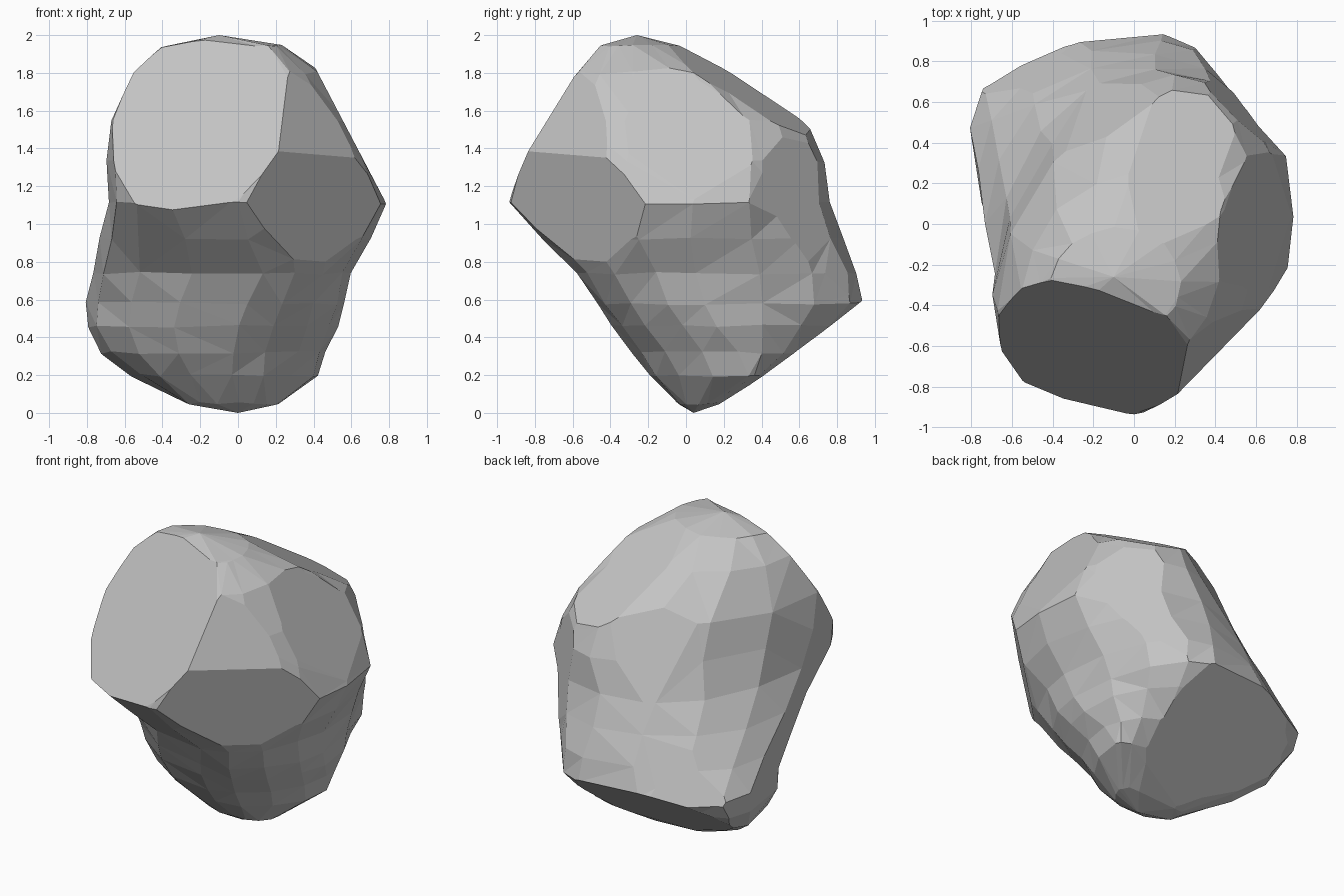
import bpy, bmesh, math, random
from mathutils import Vector

random.seed(4)
SIDES = 16

cube = bpy.data.objects.get("Cube")
if cube:
    bpy.data.objects.remove(cube, do_unlink=True)


def make_material(name, colour):
    material = bpy.data.materials.new(name)
    material.use_nodes = True
    material.diffuse_color = colour
    material.node_tree.nodes["Principled BSDF"].inputs["Base Color"].default_value = colour
    return material


# Height, then the extreme points of each section: -x side, front, +x side, back
SECTIONS = [
    (.05, (-.28, .1), (0, -.05), (.22, .12), (.05, .18)),
    (.2, (-.56, .25), (-.03, -.2), (.43, .33), (.12, .42)),
    (.32, (-.72, .38), (-.02, -.29), (.47, .28), (.12, .62)),
    (.46, (-.8, .45), (0, -.39), (.53, .17), (.13, .8)),
    (.58, (-.8, .47), (.05, -.47), (.56, .1), (.15, .93)),
    (.74, (-.77, .27), (.13, -.57), (.6, .05), (.13, .9)),
    (.92, (-.73, 0), (.05, -.76), (.7, .02), (.1, .83)),
    (1.11, (-.68, -.25), (0, -.93), (.79, .04), (.1, .76)),
    (1.33, (-.69, -.35), (.15, -.88), (.7, .1), (.2, .73)),
    (1.55, (-.67, -.42), (.22, -.8), (.59, .1), (.18, .64)),
    (1.8, (-.55, -.33), (.15, -.6), (.44, -.05), (0, .25)),
    (1.94, (-.4, -.26), (.12, -.46), (.23, -.28), (-.1, -.02)),
]


def corner_power(z, right, back):
    """Roundness of a section corner: low is square, high is flat."""
    if back and right:
        return 1.05 if z < .7 else .95
    if back:
        return .85 if z < .7 else 1 if z < 1.2 else 1.1
    if right:
        return 1.1 if z < 1 else .9
    return .92 if z < 1 else .65 if z < 1.4 else .8


def section_point(section, i):
    z, left, front, right, back = section
    angle = math.tau * i / SIDES
    c, s = math.cos(angle), math.sin(angle)
    side = right if c > 0 else left
    end = back if s > 0 else front
    p = corner_power(z, c > 0, s > 0)
    x = end[0] + (side[0] - end[0]) * abs(c) ** p
    y = side[1] + (end[1] - side[1]) * abs(s) ** p
    wobble = [random.uniform(-.008, .008) for _ in range(3)]
    return Vector((x, y, z)) + Vector(wobble)


# Loft the boulder between its lowest and highest points
bm = bmesh.new()
rings = [[bm.verts.new(section_point(s, i)) for i in range(SIDES)] for s in SECTIONS]
bottom = bm.verts.new((0, .04, 0))
top = bm.verts.new((-.1, -.26, 2))
for i in range(SIDES):
    j = (i + 1) % SIDES
    bm.faces.new((bottom, rings[0][j], rings[0][i]))
    bm.faces.new((top, rings[-1][i], rings[-1][j]))
    for low, high in zip(rings, rings[1:]):
        bm.faces.new((low[i], low[j], high[j], high[i]))
bmesh.ops.triangulate(bm, faces=bm.faces[:])


# Cleave the broad flat facets
def cleave(normal, distance):
    normal = Vector(normal)
    distance /= normal.length
    normal.normalize()
    cut = bmesh.ops.bisect_plane(
        bm, geom=bm.verts[:] + bm.edges[:] + bm.faces[:], dist=.0001,
        plane_co=normal * distance, plane_no=normal, clear_outer=True)
    edges = [e for e in cut["geom_cut"] if isinstance(e, bmesh.types.BMEdge)]
    bmesh.ops.holes_fill(bm, edges=edges, sides=0)


cleave((-.26, -.81, .53), 1.355)    # front facet
cleave((.886, 0, .464), 1.21)       # +x shoulder
cleave((.213, .49, .845), 1.631)    # sloping back of the top
cleave((.66, -.62, .3), 1.075)      # upper front corner on the +x side
cleave((.7, -.7, -.2), .458)        # lower front corner on the +x side
cleave((.68, .68, .12), .868)       # back corner on the +x side
cleave((-.447, .787, .425), 1.09)   # back face on the -x side
cleave((-.067, .596, -.8), .07)     # undercut below the back

# Merge nearly flat triangles into larger chiselled faces
bmesh.ops.dissolve_limit(bm, angle_limit=math.radians(4),
                         verts=bm.verts[:], edges=bm.edges[:])
bmesh.ops.triangulate(bm, faces=[f for f in bm.faces if len(f.verts) > 4])
bmesh.ops.recalc_face_normals(bm, faces=bm.faces[:])

mesh = bpy.data.meshes.new("boulder")
bm.to_mesh(mesh)
bm.free()
mesh.materials.append(make_material("stone_grey", (.55, .55, .55, 1)))
boulder = bpy.data.objects.new("boulder", mesh)
bpy.context.collection.objects.link(boulder)
